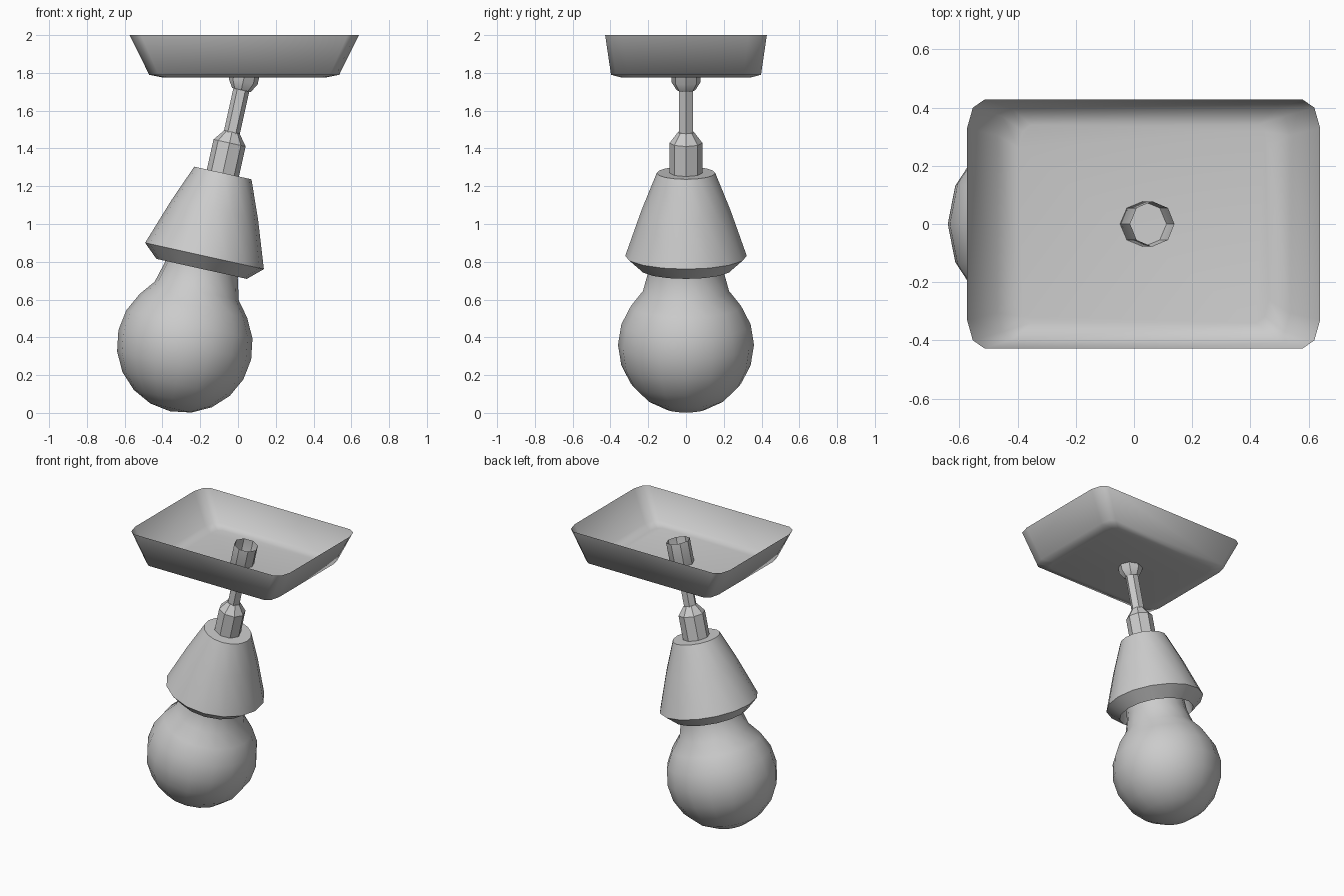
import bpy, bmesh, math
from mathutils import Matrix

if "Cube" in bpy.data.objects:
    bpy.data.objects.remove(bpy.data.objects["Cube"])

# The hanging lamp is turned about one tilted axis; heights are measured
# along it from the top of the shade.
TILT = Matrix.Translation((-0.08, 0, 1.27)) @ Matrix.Rotation(math.radians(12.5), 4, 'Y')


def finish(name, bm, angle):
    me = bpy.data.meshes.new(name)
    bm.to_mesh(me)
    bm.free()
    ob = bpy.data.objects.new(name, me)
    bpy.context.collection.objects.link(ob)
    bpy.ops.object.select_all(action='DESELECT')
    ob.select_set(True)
    bpy.context.view_layer.objects.active = ob
    bpy.ops.object.shade_smooth_by_angle(angle=math.radians(angle))
    return ob


def loft(bm, rings, closed_ends=(False, False)):
    """Bridge rings of equal length; a one-point ring is a pole."""
    rows = [[bm.verts.new(p) for p in ring] for ring in rings]
    for a, b in zip(rows, rows[1:]):
        n = max(len(a), len(b))
        for i in range(n):
            j = (i + 1) % n
            if len(a) == 1:
                bm.faces.new((a[0], b[j], b[i]))
            elif len(b) == 1:
                bm.faces.new((a[i], a[j], b[0]))
            else:
                bm.faces.new((a[i], a[j], b[j], b[i]))
    for row, close in zip((rows[0], rows[-1]), closed_ends):
        if close:
            bm.faces.new(row)
    bm.normal_update()
    bmesh.ops.recalc_face_normals(bm, faces=bm.faces)


def turned(name, profile, sides, angle=30):
    """Revolve (radius, height) points about the tilted axis."""
    bm = bmesh.new()
    rings = []
    for r, h in profile:
        n = sides if r > 0 else 1
        rings.append([(r * math.cos(2 * math.pi * i / sides),
                       r * math.sin(2 * math.pi * i / sides), h) for i in range(n)])
    loft(bm, rings)
    bm.transform(TILT)
    return finish(name, bm, angle)


# ceiling plate: open rounded rectangular dish
def rounded_rect(hx, hy, z, cx=0.033):
    corner = [(1, 0.77), (0.967, 0.935), (0.9, 1)]
    pts = []
    for sx, sy in ((1, 1), (-1, 1), (-1, -1), (1, -1)):
        c = corner if sx * sy > 0 else corner[::-1]
        pts += [(cx + sx * hx * u, sy * hy * v, z) for u, v in c]
    return pts


bm = bmesh.new()
loft(bm, [rounded_rect(0.607, 0.428, 2.0),
          rounded_rect(0.503, 0.397, 1.79),
          rounded_rect(0.43, 0.34, 1.775)], (False, True))
if max(bm.faces, key=lambda f: f.calc_area()).normal.z > 0:
    bmesh.ops.reverse_faces(bm, faces=bm.faces)
finish("ceiling_plate", bm, 80)

# open joint sleeve passing through the plate
turned("joint_sleeve", [(0.05, 0.45), (0.078, 0.495), (0.078, 0.66)], 8)

# hexagonal stem
turned("stem", [(0, 0.19), (0.043, 0.19), (0.043, 0.47), (0, 0.47)], 6)

# lamp socket with tapered cap
turned("socket", [(0.087, -0.02), (0.087, 0.163), (0.042, 0.222), (0, 0.222)], 8)

# conical shade with turned-in rim and recess
turned("shade", [(0, 0), (0.155, 0), (0.235, -0.2), (0.322, -0.45),
                 (0.245, -0.52), (0.225, -0.38), (0, -0.38)], 16)

# light bulb: neck flowing into a globe
bulb = [(0.19, -0.38), (0.198, -0.53), (0.228, -0.64)]
for a in range(-36, 90, 18):
    t = math.radians(a)
    bulb.append((0.36 * math.cos(t), -0.932 - 0.36 * math.sin(t)))
bulb.append((0, -1.292))
turned("bulb", bulb, 16, 50)
